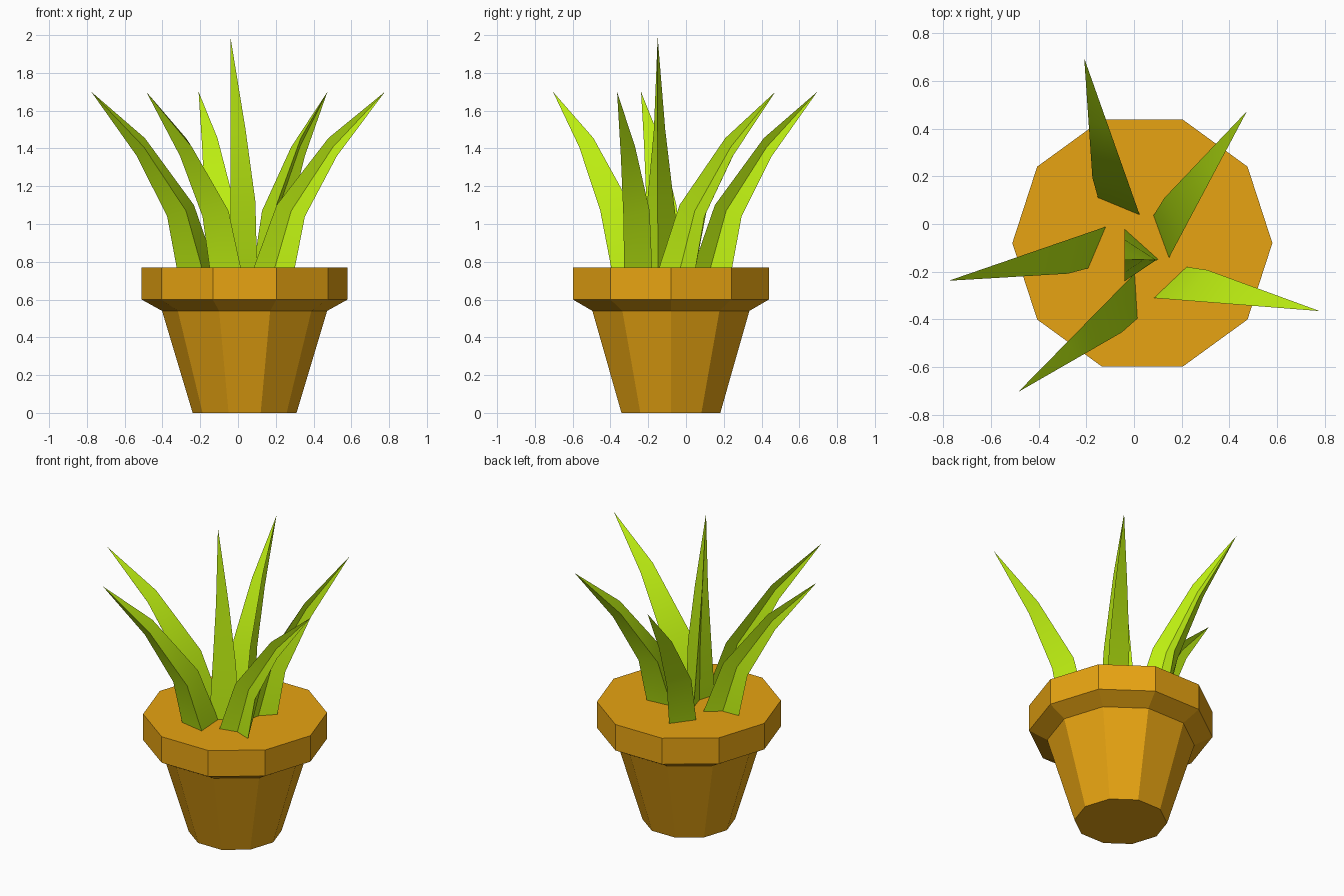
import bpy, bmesh
from math import radians, cos, sin, tau
from mathutils import Matrix

cube = bpy.data.objects.get("Cube")
if cube:
    bpy.data.objects.remove(cube, do_unlink=True)


def material(name, colour):
    mat = bpy.data.materials.new(name)
    mat.use_nodes = True
    mat.diffuse_color = colour
    mat.node_tree.nodes["Principled BSDF"].inputs["Base Color"].default_value = colour
    return mat


def finish(bm, name, mat, smooth=False):
    bmesh.ops.recalc_face_normals(bm, faces=bm.faces)
    mesh = bpy.data.meshes.new(name)
    bm.to_mesh(mesh)
    bm.free()
    mesh.materials.append(mat)
    obj = bpy.data.objects.new(name, mesh)
    bpy.context.collection.objects.link(obj)
    if smooth:
        bpy.ops.object.select_all(action="DESELECT")
        obj.select_set(True)
        bpy.context.view_layer.objects.active = obj
        bpy.ops.object.shade_smooth_by_angle(angle=radians(30))
    return obj


def bridge(bm, lower, upper):
    n = len(lower)
    for i in range(n):
        j = (i + 1) % n
        bm.faces.new((lower[i], lower[j], upper[j], upper[i]))


orange = material("terracotta", (0.80, 0.37, 0.006, 1))
green = material("leaf_green", (0.51, 0.86, 0.006, 1))

# Ten-sided pot: tapered body, sloped lip and thick rim, closed at both ends
SIDES = 10
profile = [(0.275, 0), (0.437, 0.54), (0.545, 0.60), (0.545, 0.77)]
bm = bmesh.new()
rings = [[bm.verts.new((r * cos(tau * i / SIDES), r * sin(tau * i / SIDES), z))
          for i in range(SIDES)] for r, z in profile]
for lower, upper in zip(rings, rings[1:]):
    bridge(bm, lower, upper)
bm.faces.new(rings[0])
bm.faces.new(rings[-1])
pot = finish(bm, "pot", orange)
pot.location = (0.035, -0.08, 0)


def leaf(name, sections, tip, place, angle):
    """Blade leaning along local x; each section is inner x,z / outer x,z / ridge y."""
    bm = bmesh.new()
    rings = []
    for xi, zi, xo, zo, ridge in sections:
        xm, zm = (xi + xo) / 2, (zi + zo) / 2
        points = [(xi, 0, zi), (xm, ridge * 0.24, zm), (xo, 0, zo),
                  (xm + ridge * 0.12, ridge, zm)]
        rings.append([bm.verts.new(p) for p in points])
    for lower, upper in zip(rings, rings[1:]):
        bridge(bm, lower, upper)
    end = bm.verts.new(tip)
    last = rings[-1]
    for i in range(4):
        bm.faces.new((last[i], last[(i + 1) % 4], end))
    bm.faces.new(rings[0])
    bm.transform(Matrix.Translation((*place, 0)) @ Matrix.Rotation(radians(angle), 4, "Z"))
    finish(bm, name, green, smooth=True)


# Outer leaves arch away from the middle
arched = [(0, 0.76, 0.22, 0.76, 0.141),
          (0.125, 1.10, 0.275, 1.04, 0.135),
          (0.40, 1.455, 0.445, 1.36, 0.075)]
outer_leaves = [
    ("left_front_leaf", (0.08, -0.31), -4.5),
    ("left_back_leaf", (0.145, -0.145), 62),
    ("back_leaf", (0.025, 0.035), 109.5),
    ("right_leaf", (-0.115, -0.01), 199),
    ("right_front_leaf", (0.005, -0.205), 225.5),
]
for name, place, angle in outer_leaves:
    leaf(name, arched, (0.70, 0, 1.70), place, angle)

# Centre leaf stands upright
upright = [(0, 0.76, 0.22, 0.76, 0.141),
           (0.045, 1.12, 0.185, 1.12, 0.132),
           (0.09, 1.50, 0.15, 1.50, 0.080)]
leaf("centre_leaf", upright, (0.13, 0, 1.99), (-0.04, -0.02), -90)
